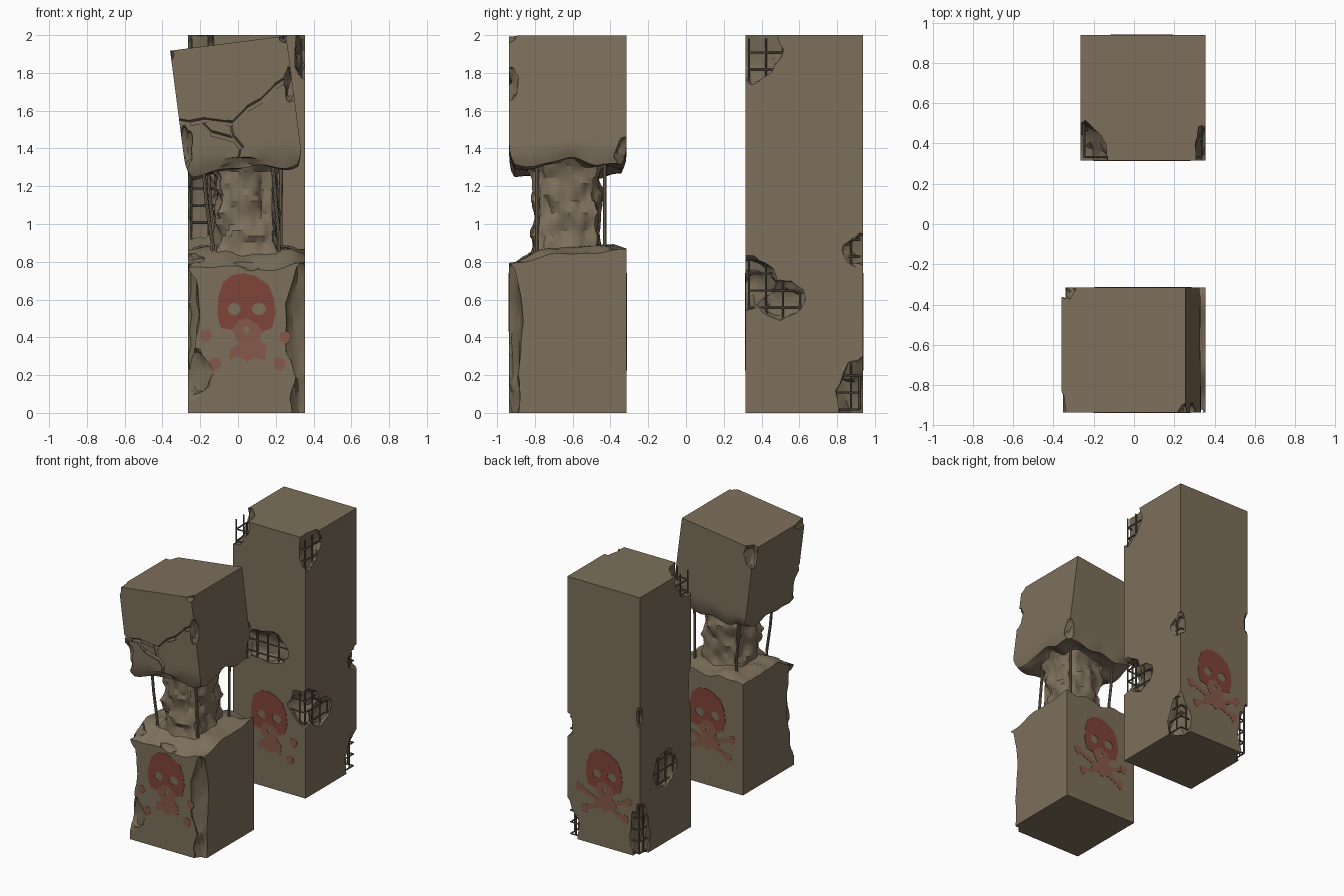
import bpy, bmesh, math
from mathutils import Vector, Matrix, noise

if "Cube" in bpy.data.objects:
    bpy.data.objects.remove(bpy.data.objects["Cube"])


def material(name, rgb):
    m = bpy.data.materials.new(name)
    m.diffuse_color = (*rgb, 1)
    m.use_nodes = True
    m.node_tree.nodes["Principled BSDF"].inputs["Base Color"].default_value = m.diffuse_color
    return m


CONCRETE = material("concrete", (0.205, 0.160, 0.105))
BROKEN = material("broken concrete", (0.175, 0.137, 0.090))
STEEL = material("rusty steel", (0.125, 0.110, 0.075))
RED = material("red paint", (0.215, 0.058, 0.040))
FADED = material("faded red paint", (0.235, 0.100, 0.068))


def add_object(name, bm, mats):
    me = bpy.data.meshes.new(name)
    bmesh.ops.recalc_face_normals(bm, faces=bm.faces)
    bm.to_mesh(me)
    bm.free()
    for m in mats:
        me.materials.append(m)
    ob = bpy.data.objects.new(name, me)
    bpy.context.collection.objects.link(ob)
    return ob


def clamp(v):
    return max(0.0, min(1.0, v))


def block(name, lo, hi, cuts=0, shape=None):
    """Box between two corners, optionally gridded and reshaped per vertex."""
    bm = bmesh.new()
    bmesh.ops.create_cube(bm, size=1)
    if cuts:
        bmesh.ops.subdivide_edges(bm, edges=bm.edges[:], cuts=cuts, use_grid_fill=True)
    lo, hi = Vector(lo), Vector(hi)
    for v in bm.verts:
        t = v.co + Vector((0.5, 0.5, 0.5))
        p = Vector([lo[i] + t[i] * (hi[i] - lo[i]) for i in range(3)])
        v.co = shape(p, t) if shape else p
    return add_object(name, bm, [CONCRETE, BROKEN])


def lump(c, r):
    """Noisy ellipsoid used to break a chip away."""
    bm = bmesh.new()
    bmesh.ops.create_icosphere(bm, subdivisions=3, radius=1)
    for v in bm.verts:
        n = v.co.normalized()
        s = 1 + 0.28 * noise.noise(n * 1.9 + Vector(c) * 7) + 0.12 * noise.noise(n * 5 + Vector(c) * 3)
        v.co = Vector([c[i] + n[i] * s * r[i] for i in range(3)])
    for f in bm.faces:
        f.material_index = 1
    return add_object("chip_cutter", bm, [CONCRETE, BROKEN])


def rod(bm, a, b, r, sides=6):
    a, b = Vector(a), Vector(b)
    d = b - a
    m = Matrix.Translation((a + b) / 2) @ d.to_track_quat('Z', 'Y').to_matrix().to_4x4()
    bmesh.ops.create_cone(bm, cap_ends=True, segments=sides, radius1=r, radius2=r,
                          depth=d.length, matrix=m)


def carve(ob, cutters):
    for c in cutters:
        mod = ob.modifiers.new("cut", 'BOOLEAN')
        mod.operation, mod.solver, mod.object = 'DIFFERENCE', 'EXACT', c
        dg = bpy.context.evaluated_depsgraph_get()
        me = bpy.data.meshes.new_from_object(ob.evaluated_get(dg))
        ob.modifiers.clear()
        ob.data = me
        bpy.data.objects.remove(c)


# Intact rear pillar with broken patches
X0, X1, Y0, Y1 = -0.265, 0.355, 0.315, 0.938
chips = [((X0, Y0, 1.95), (.14, .18, .17)), ((X1, Y0 + .03, 1.92), (.06, .17, .17)),
         ((X1, Y0, .69), (.14, .17, .14)), ((X1, .5, .60), (.05, .12, .10)),
         ((X1, Y1, .86), (.05, .10, .09)), ((X1, Y1, .06), (.10, .15, .21)),
         ((.02, Y0, 1.08), (.19, .06, .12)), ((-.2, Y0, 1.10), (.11, .05, .19)),
         ((X0, .63, .57), (.055, .14, .14)), ((X0, Y1, .15), (.08, .12, .25)),
         ((X0, Y1, 1.08), (.03, .03, .08))]
rear = block("rear_pillar", (X0, Y0, 0), (X1, Y1, 2))
carve(rear, [lump(c, r) for c, r in chips])

# Steel cage showing through each broken patch
bm = bmesh.new()
INS, STEP, R = 0.018, 0.09, 0.006


def span(c, r, lo, hi):
    return max(lo + INS, c - r), min(hi - INS, c + r)


def marks(lo, hi, start):
    k = math.ceil((lo - start) / STEP - 1e-6)
    out = []
    while start + k * STEP <= hi + 1e-6:
        out.append(start + k * STEP)
        k += 1
    return out


for c, r in chips:
    zs = span(c[2], r[2], 0, 2)
    sides = ((0, X0, X0 + INS), (0, X1, X1 - INS), (1, Y0, Y0 + INS), (1, Y1, Y1 - INS))
    for axis, face, plane in sides:
        if abs(c[axis] - face) > 0.05:
            continue
        o = 1 - axis
        lo, hi = ((X0, X1), (Y0, Y1))[o]
        us = span(c[o], r[o], lo, hi)

        def at(u, z):
            return (plane, u, z) if axis == 0 else (u, plane, z)
        for u in marks(us[0], us[1], lo + INS):
            rod(bm, at(u, zs[0]), at(u, zs[1]), R)
        for z in marks(zs[0], zs[1], INS):
            rod(bm, at(us[0], z), at(us[1], z), R)
add_object("rear_rebar_cage", bm, [STEEL])


# Lower block of the broken front pillar, ragged on top
def ragged_top(p, t):
    top = 0.87 - 0.08 * clamp((-0.74 - p.y) / 0.19) + 0.035 * noise.noise(p * 9)
    edge = clamp(max(abs(t.x - .5), abs(t.y - .5)) * 10 - 4)
    top -= 0.015 * edge
    if t.z > 0.7:
        p.z += (top - 0.86) * (t.z - 0.7) / 0.3
    return p


F0, F1 = -0.936, -0.315
base = block("front_pillar_base", (X0, F0, 0), (X1, F1, .86), 17, ragged_top)
carve(base, [lump(c, r) for c, r in [
    ((X0, F0, .52), (.06, .09, .28)), ((X0, F0, .22), (.12, .05, .14)),
    ((X1, F0, .48), (.10, .07, .33)), ((X1, F0, .08), (.07, .06, .16)),
    ((X0, F0, .86), (.10, .13, .08)), ((.08, F0, .83), (.12, .05, .07))]])


# Worn core joining the two blocks
def worn(p, t):
    c = Vector((.048, -.63, p.z))
    d = p - c
    n = Vector((d.x / .15, d.y / .16, 0))
    if n.length > 0:
        box = max(abs(n.x), abs(n.y)) / n.length
        d *= 0.45 + 0.6 * box if box < 1 else 1.0
    h = abs(t.z - .5) * 2
    d *= 0.98 + 0.30 * h ** 4 + 0.20 * noise.noise(p * 10) + 0.10 * noise.noise(p * 24)
    return c + d


block("front_pillar_core", (-.11, -.80, .78), (.205, -.465, 1.37), 18, worn)

# Tilted upper block, rough underneath and cracked in front
TILT = Matrix.Translation((-.0075, -.6255, 1.615)) @ Matrix.Rotation(math.radians(-7.4), 4, 'Y')


def rough_bottom(p, t):
    low = clamp((0.17 - t.z) / 0.17)
    p.x *= 1 - 0.09 * low ** 2
    p.y *= 1 - 0.09 * low ** 2
    if t.z < 0.3:
        p.z += (0.3 - t.z) / 0.3 * (0.02 + 0.06 * noise.noise(p * 6 + Vector((3, 1, 5))))
    return TILT @ p


top = block("front_pillar_top", (-.31, -.3105, -.345), (.31, .3105, .345), 17, rough_bottom)
cutters = [lump(c, r) for c, r in [
    ((.285, F0, 1.74), (.04, .05, .09)), ((-.33, F1, 1.86), (.05, .07, .10)),
    ((-.28, F0, 1.40), (.04, .05, .12)), ((.34, F1, 1.36), (.06, .06, .10)),
    ((-.36, F0, 1.90), (.02, .12, .04)), ((.02, F0, 1.29), (.14, .05, .06)),
    ((.25, F0, 1.99), (.03, .04, .03))]]
cracks = [[(-.34, 1.55), (-.25, 1.535), (-.17, 1.55), (-.06, 1.535), (-.03, 1.53), (.05, 1.61),
           (.12, 1.65), (.20, 1.73), (.31, 1.80)],
          [(-.05, 1.54), (-.03, 1.46), (.02, 1.40), (0, 1.28)],
          [(-.20, 1.54), (-.14, 1.48), (-.03, 1.45)]]
for line in cracks:
    for i, (a, b) in enumerate(zip(line, line[1:])):
        cut = bmesh.new()
        rod(cut, (a[0], F0, a[1]), (b[0], F0, b[1]), 0.012 + 0.004 * (i % 2), 5)
        for f in cut.faces:
            f.material_index = 1
        cutters.append(add_object("crack_cutter", cut, [CONCRETE, BROKEN]))
carve(top, cutters)

# Bent reinforcing rods between the blocks
bm = bmesh.new()
for pts in ([(-.135, -.79, .76), (-.135, -.79, .90), (-.165, -.79, 1.10), (-.19, -.79, 1.36)],
            [(.215, -.79, .76), (.215, -.79, .95), (.20, -.79, 1.12), (.18, -.79, 1.36)],
            [(-.13, -.43, .80), (-.13, -.43, .98), (-.15, -.43, 1.15), (-.16, -.43, 1.36)],
            [(.225, -.43, .80), (.228, -.43, 1.36)]):
    for a, b in zip(pts, pts[1:]):
        rod(bm, a, b, 0.010, 8)
add_object("front_rebar_rods", bm, [CONCRETE])


# Painted skull marks, drawn as thin filled outlines
def ring(x, z, rx, rz, n=20, wob=0.0):
    return [(x + rx * math.cos(a) * (1 + wob * math.sin(3 * a)), z + rz * math.sin(a) * (1 + wob * math.sin(3 * a)))
            for a in (i * 2 * math.pi / n for i in range(n))]


def paint(name, loops, mat, y, facing, thick):
    cu = bpy.data.curves.new(name, 'CURVE')
    cu.dimensions, cu.fill_mode, cu.extrude = '2D', 'BOTH', thick
    for pts in loops:
        s = cu.splines.new('POLY')
        s.points.add(len(pts) - 1)
        for p, (x, z) in zip(s.points, pts):
            p.co = (x - 0.042, z, 0, 1)
        s.use_cyclic_u = True
    tmp = bpy.data.objects.new(name, cu)
    bpy.context.collection.objects.link(tmp)
    me = bpy.data.meshes.new_from_object(tmp.evaluated_get(bpy.context.evaluated_depsgraph_get()))
    bpy.data.objects.remove(tmp)
    me.materials.clear()
    me.materials.append(mat)
    turn = Matrix.Rotation(math.pi if facing > 0 else 0, 4, 'Z') @ Matrix.Rotation(math.pi / 2, 4, 'X')
    me.transform(Matrix.Translation((0.042, y, 0)) @ turn)
    bpy.context.collection.objects.link(bpy.data.objects.new(name, me))


def bone(a, b, w=0.016):
    d = (Vector(b) - Vector(a)).normalized() * w
    return [(a[0] - d.y, a[1] + d.x), (b[0] - d.y, b[1] + d.x), (b[0] + d.y, b[1] - d.x), (a[0] + d.y, a[1] - d.x)]


cranium = [(-.09, .45), (-.11, .52), (-.105, .61), (-.08, .69), (-.03, .73), (.03, .74), (.09, .725), (.16, .68),
           (.19, .61), (.20, .53), (.18, .45), (.13, .43), (.10, .47), (.05, .50), (.0, .49), (-.03, .44)]
jaw = [(-.03, .44), (.0, .49), (.05, .50), (.10, .47), (.13, .43), (.11, .39), (.15, .35), (.14, .28),
       (.09, .29), (.05, .27), (.0, .30), (-.05, .28), (-.04, .34), (.01, .37), (-.02, .41)]
eyes = [ring(-.02, .55, .035, .032, 12), ring(.11, .55, .038, .032, 12)]
knobs = [(-.17, .41), (.25, .40), (-.12, .26), (.22, .26)]
for tag, y, facing in (("front_outer", F0, -1), ("front_inner", F1, 1), ("rear_inner", Y0, -1), ("rear_outer", Y1, 1)):
    y += facing * 0.0005
    paint(tag + "_skull", [cranium] + eyes, RED, y, facing, 0.0020)
    paint(tag + "_jaw", [jaw, ring(.045, .44, .016, .022, 8)], FADED, y, facing, 0.0018)
    for i, (x, z) in enumerate(knobs):
        paint(f"{tag}_bone_end_{i}", [ring(x, z, .031, .034, 14, .1)], FADED, y, facing, 0.0016)
    if facing > 0:
        for i, (p, q) in enumerate(((0, 3), (1, 2))):
            paint(f"{tag}_bone_{i}", [bone(knobs[p], knobs[q])], FADED, y, facing, 0.0014 - i * 0.0003)

# Soft shading on the worn stone, crisp edges elsewhere
for ob in bpy.context.scene.objects:
    ob.select_set(ob.type == 'MESH')
    bpy.context.view_layer.objects.active = ob
bpy.ops.object.shade_smooth_by_angle(angle=math.radians(30))
